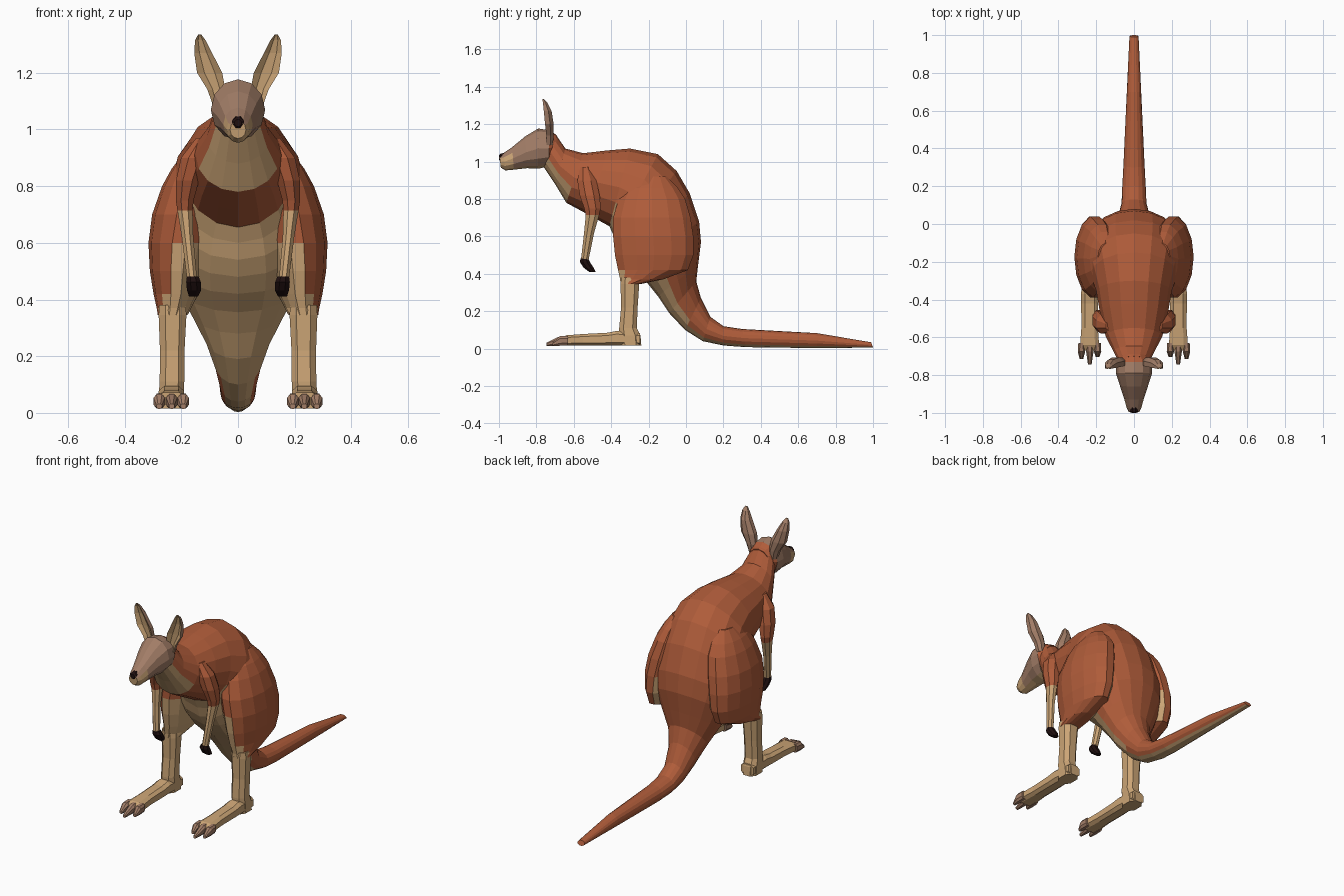
import bpy, bmesh, math
from mathutils import Vector

if "Cube" in bpy.data.objects:
    bpy.data.objects.remove(bpy.data.objects["Cube"])


def material(name, rgb):
    m = bpy.data.materials.new(name)
    m.diffuse_color = (*rgb, 1)
    m.use_nodes = True
    m.node_tree.nodes["Principled BSDF"].inputs["Base Color"].default_value = m.diffuse_color
    return m


MATS = [material("red brown fur", (0.43, 0.107, 0.042)),
        material("tan fur", (0.60, 0.375, 0.18)),
        material("grey brown fur", (0.36, 0.205, 0.135)),
        material("dark skin", (0.014, 0.005, 0.005))]
RED, TAN, GREY, DARK = range(4)


def power(v, e):
    return math.copysign(abs(v) ** e, v)


def upright_ring(top, bottom, w, cx=0, n=16, e=1.0):
    """Ring spanning two (y, z) points with half width w; index 0 is the top."""
    t, b = Vector((cx, *top)), Vector((cx, *bottom))
    mid, half = (t + b) / 2, (t - b) / 2
    out = []
    for k in range(n):
        a = 2 * math.pi * (k + (0.5 if n == 8 else 0)) / n
        out.append(mid + half * power(math.cos(a), e) + Vector((w * power(math.sin(a), e), 0, 0)))
    return out


def flat_ring(x, y, z, rx, ry, n=8, e=1.0):
    """Horizontal ring; index 0 points to the front."""
    out = []
    for k in range(n):
        a = 2 * math.pi * (k + 0.5) / n
        out.append(Vector((x + rx * power(math.sin(a), e), y - ry * power(math.cos(a), e), z)))
    return out


def loft(name, rings, colour, mirror=False):
    """Skin rings into a closed solid; colour(i, k, centre, normal) picks the material."""
    bm = bmesh.new()
    rows = [[bm.verts.new(p) for p in r] for r in rings]
    n = len(rows[0])
    ids = {}
    for i in range(len(rows) - 1):
        for k in range(n):
            j = (k + 1) % n
            f = bm.faces.new((rows[i][k], rows[i][j], rows[i + 1][j], rows[i + 1][k]))
            ids[f] = (i, k)
    ids[bm.faces.new(rows[0])] = (0, 0)
    ids[bm.faces.new(rows[-1])] = (len(rows) - 2, 0)
    bmesh.ops.recalc_face_normals(bm, faces=bm.faces[:])
    bm.normal_update()
    for f, (i, k) in ids.items():
        f.material_index = colour(i, k, f.calc_center_median(), f.normal)
    me = bpy.data.meshes.new(name)
    bm.to_mesh(me)
    bm.free()
    for m in MATS:
        me.materials.append(m)
    ob = bpy.data.objects.new(name, me)
    bpy.context.collection.objects.link(ob)
    if mirror:
        mod = ob.modifiers.new("mirror", 'MIRROR')
        mod.use_mirror_merge = False
    return ob


def plain(c):
    return lambda i, k, p, nrm: c


# Body and tail: (top point, bottom point, half width) from neck to tail tip
body = [((-.70, 1.15), (-.76, .97), .08), ((-.645, 1.07), (-.70, .88), .11),
        ((-.55, 1.045), (-.64, .78), .15), ((-.42, 1.06), (-.52, .715), .18),
        ((-.30, 1.07), (-.41, .655), .20), ((-.15, 1.04), (-.385, .60), .23),
        ((-.05, .95), (-.365, .54), .25), ((.02, .83), (-.33, .48), .26),
        ((.07, .68), (-.28, .42), .25), ((.08, .57), (-.21, .355), .22),
        ((.065, .45), (-.15, .28), .17), ((.055, .36), (-.09, .19), .12),
        ((.08, .27), (-.005, .10), .085), ((.13, .17), (.09, .04), .066),
        ((.20, .12), (.20, .017), .062), ((.30, .105), (.32, .008), .056),
        ((.70, .083), (.70, .003), .038), ((.99, .034), (1.0, .006), .024)]


def body_colour(i, k, p, nrm):
    if i < 2:
        return TAN if 5 <= k <= 10 else RED        # throat and chest
    if i < 4:
        return RED                                 # red chest band
    if i < 12:
        return TAN if 5 <= k <= 10 else RED        # belly
    return TAN if 6 <= k <= 9 else RED             # underside of tail


loft("body_and_tail", [upright_ring(*s) for s in body], body_colour)

# Head
head = [((-.69, 1.14), (-.70, 1.02), .065), ((-.73, 1.168), (-.735, .975), .094),
        ((-.79, 1.177), (-.79, .962), .096), ((-.86, 1.135), (-.85, .965), .075),
        ((-.93, 1.077), (-.92, .957), .052), ((-.975, 1.047), (-.965, .953), .04),
        ((-.998, 1.03), (-.99, .968), .028)]


def head_colour(i, k, p, nrm):
    if i == 0 and nrm.z > -.3:
        return RED
    if p.y < -.92 and p.z < 1.025:
        return TAN                                 # muzzle
    return TAN if nrm.z < -.85 else GREY


loft("head", [upright_ring(*s, n=12) for s in head], head_colour)

# Nose
loft("nose", [upright_ring((-.965, 1.05), (-.965, 1.005), .021, n=8),
              upright_ring((-.992, 1.044), (-.995, 1.004), .022, n=8),
              upright_ring((-1.0, 1.036), (-1.0, 1.01), .013, n=8)], plain(DARK))

# Ears: the front points are pushed back to make a scoop
ear = [(.07, -.735, 1.09, .022, .025), (.076, -.735, 1.14, .034, .03),
       (.10, -.74, 1.20, .048, .035), (.123, -.748, 1.27, .034, .032),
       (.133, -.758, 1.315, .02, .018), (.135, -.766, 1.335, .006, .006)]
ear_rings = []
for s in ear:
    r = flat_ring(*s)
    for k in (0, 7):
        r[k].y = s[1] + s[4] * .1
    ear_rings.append(r)
loft("ear", ear_rings, lambda i, k, p, nrm: TAN if k in (0, 6, 7) else GREY, True)

# Thighs: (z, front y, back y, inner x, outer x)
thigh = [(.92, -.24, -.10, .10, .19), (.86, -.33, -.04, .08, .235),
         (.80, -.365, .0, .07, .268), (.70, -.395, .03, .08, .303),
         (.60, -.395, .045, .10, .316), (.50, -.385, .045, .12, .311),
         (.42, -.368, .015, .14, .298), (.37, -.355, -.12, .165, .287),
         (.345, -.352, -.245, .178, .283)]


def thigh_colour(i, k, p, nrm):
    edge = .20 + .30 * (.62 - p.z)
    front = p.y < -.2 and p.x < edge and nrm.y < .1
    return TAN if p.z < .62 and (front or nrm.x < -.6) else RED


loft("thigh", [flat_ring((a + b) / 2, (f + r) / 2, z, (b - a) / 2, (r - f) / 2, 14)
               for z, f, r, a, b in thigh], thigh_colour, True)

# Lower legs
shin = [(.231, -.30, .38, .05, .05), (.231, -.30, .345, .052, .053),
        (.232, -.303, .22, .046, .047), (.233, -.31, .11, .046, .05),
        (.235, -.30, .07, .047, .06), (.235, -.297, .016, .046, .062)]
loft("lower_leg", [flat_ring(*s, e=.75) for s in shin], plain(TAN), True)

# Feet: (y, top z, half width)
foot = [(-.245, .085, .043), (-.37, .097, .047), (-.42, .087, .047),
        (-.55, .080, .046), (-.64, .073, .053), (-.67, .055, .052)]
loft("foot", [upright_ring((y, t), (y, .015), w, .235, 8, .65) for y, t, w in foot],
     plain(TAN), True)

# Toes: (x, tip y)
for i, (x, tip) in enumerate([(.193, -.705), (.234, -.745), (.278, -.715)]):
    loft(f"toe_{i + 1}", [upright_ring((-.63, .07), (-.63, .016), .018, x, 8, .8),
                          upright_ring((-.675, .068), (-.675, .014), .021, x, 8, .8),
                          upright_ring((tip, .032), (tip, .014), .010, x, 8, .8)],
         plain(GREY), True)

# Arms: (x, y, z, x radius, y radius)
arm = [(.12, -.54, .97, .03, .03), (.155, -.53, .90, .05, .055),
       (.178, -.515, .82, .044, .058), (.188, -.50, .75, .034, .048),
       (.187, -.50, .715, .029, .039), (.178, -.518, .62, .022, .029),
       (.162, -.542, .47, .019, .022)]
loft("arm", [flat_ring(*s) for s in arm],
     lambda i, k, p, nrm: RED if i < 4 else TAN, True)

# Hands
hand = [(.160, -.543, .482, .022, .023), (.157, -.540, .462, .028, .029),
        (.155, -.520, .432, .027, .029), (.157, -.500, .410, .017, .018)]
loft("hand", [flat_ring(*s) for s in hand], plain(DARK), True)
